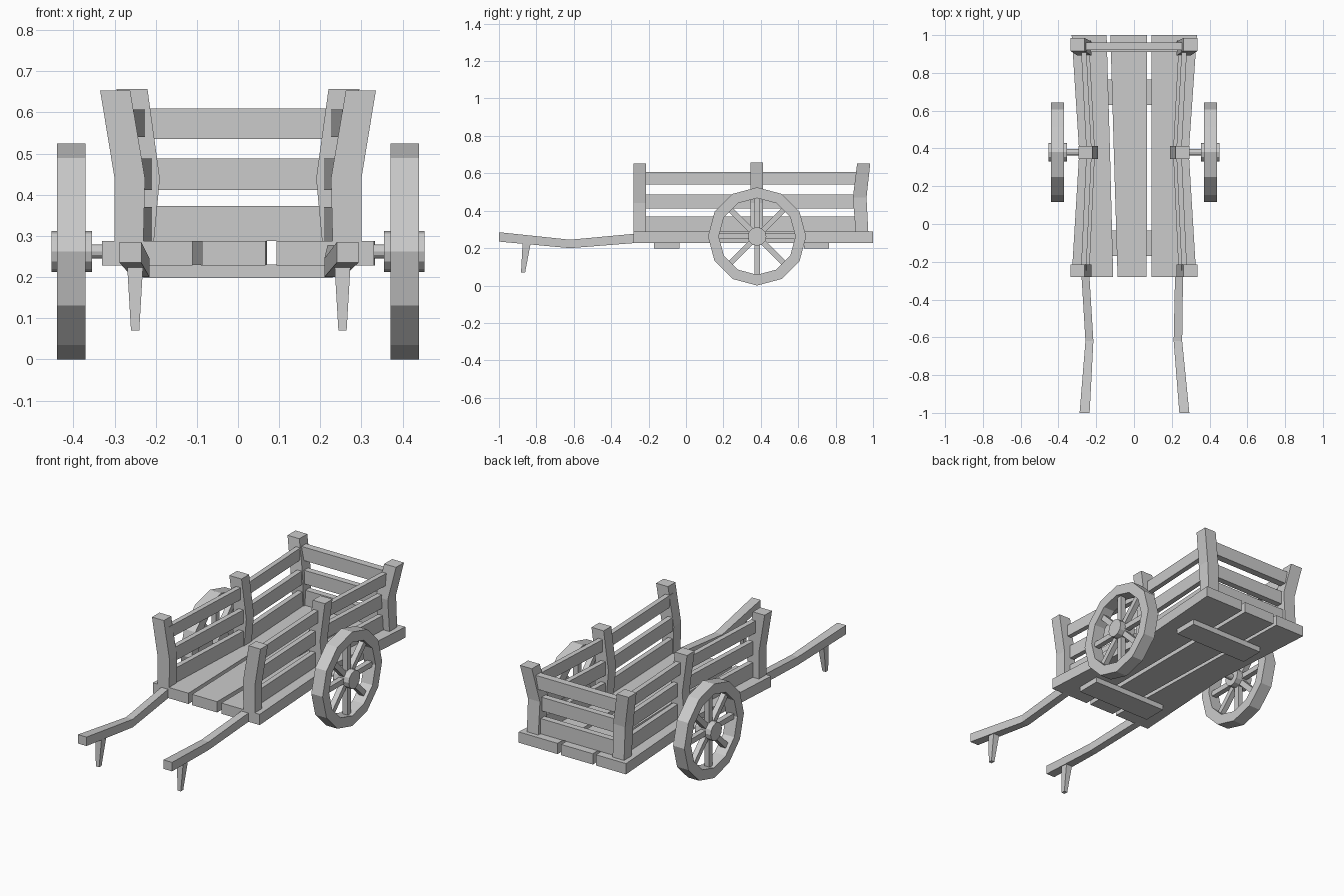
import bpy, bmesh, math
from mathutils import Matrix

if "Cube" in bpy.data.objects:
    bpy.data.objects.remove(bpy.data.objects["Cube"])


def finish(name, bm):
    bmesh.ops.recalc_face_normals(bm, faces=bm.faces)
    me = bpy.data.meshes.new(name)
    bm.to_mesh(me)
    bm.free()
    ob = bpy.data.objects.new(name, me)
    bpy.context.collection.objects.link(ob)
    return ob


def loft(name, sections, closed=False):
    """Skin a row of equal-sized point loops; cap the ends unless closed."""
    bm = bmesh.new()
    rings = [[bm.verts.new(p) for p in s] for s in sections]
    n = len(rings[0])
    pairs = list(zip(rings, rings[1:]))
    if closed:
        pairs.append((rings[-1], rings[0]))
    else:
        bm.faces.new(rings[0])
        bm.faces.new(rings[-1])
    for a, b in pairs:
        for i in range(n):
            j = (i + 1) % n
            bm.faces.new((a[i], a[j], b[j], b[i]))
    return finish(name, bm)


def level(x0, x1, y0, y1, z):
    return [(x0, y0, z), (x1, y0, z), (x1, y1, z), (x0, y1, z)]


def upright(x0, x1, y, z0, z1):
    return [(x0, y, z0), (x1, y, z0), (x1, y, z1), (x0, y, z1)]


def box(name, x0, x1, y0, y1, z0, z1):
    return loft(name, [level(x0, x1, y0, y1, z0), level(x0, x1, y0, y1, z1)])


# Floor planks, the outer ones pinched in at the axle: (y, x0, x1)
Y0, YM, Y1 = -0.28, 0.38, 1.0
planks = {
    "floor_plank_left": [(Y0, -0.33, -0.11), (YM, -0.29, -0.127), (Y1, -0.33, -0.145)],
    "floor_plank_middle": [(Y0, -0.087, 0.067), (Y1, -0.125, 0.07)],
    "floor_plank_right": [(Y0, 0.093, 0.33), (YM, 0.093, 0.29), (Y1, 0.093, 0.333)],
}
for name, pts in planks.items():
    loft(name, [upright(a, b, y, 0.228, 0.288) for y, a, b in pts])

# Battens under the floor
box("front_batten", -0.23, 0.23, -0.17, -0.035, 0.198, 0.23)
box("rear_batten", -0.23, 0.23, 0.63, 0.765, 0.198, 0.23)

# Bent posts: (z, outer x, inner x, y0, y1)
posts = {
    "front_post": [(0.28, 0.30, 0.23, -0.28, -0.215), (0.44, 0.30, 0.226, -0.28, -0.215),
                   (0.653, 0.335, 0.262, -0.28, -0.215)],
    "middle_post": [(0.28, 0.28, 0.205, 0.345, 0.412), (0.44, 0.265, 0.19, 0.345, 0.412),
                    (0.657, 0.295, 0.22, 0.345, 0.412)],
    "rear_post": [(0.28, 0.30, 0.23, 0.908, 0.975), (0.47, 0.30, 0.226, 0.892, 0.965),
                  (0.653, 0.335, 0.262, 0.915, 0.985)],
}
# Side rails: (name, z0, z1, centre x at the ends, centre x at the middle)
rails = [("lower", 0.288, 0.37, 0.25, 0.221), ("centre", 0.412, 0.488, 0.25, 0.221),
         ("upper", 0.54, 0.607, 0.267, 0.238)]

for side, s in (("left", -1), ("right", 1)):
    for name, rows in posts.items():
        loft(f"{name}_{side}", [level(s * a, s * b, c, d, z) for z, a, b, c, d in rows])
    for name, z0, z1, xe, xm in rails:
        loft(f"{name}_rail_{side}",
             [upright(s * x - 0.014, s * x + 0.014, y, z0, z1)
              for y, x in ((-0.25, xe), (YM, xm), (0.94, xe))])

# Tailboard rails follow the lean of the rear posts
for name, z0, z1, y0, y1, w in (("lower", 0.288, 0.373, 0.92, 0.955, 0.25),
                                ("centre", 0.412, 0.488, 0.91, 0.945, 0.25),
                                ("upper", 0.535, 0.61, 0.922, 0.962, 0.275)):
    box(f"tail_rail_{name}", -w, w, y0, y1, z0, z1)

# Crooked shafts with tapered prop legs: (y, x0, x1, z0, z1)
shafts = {
    "left": [(-0.24, -0.28, -0.238, 0.23, 0.28), (-0.62, -0.257, -0.215, 0.2, 0.245),
             (-1.0, -0.288, -0.235, 0.235, 0.285)],
    "right": [(-0.24, 0.218, 0.26, 0.23, 0.28), (-0.62, 0.21, 0.255, 0.2, 0.245),
              (-1.0, 0.24, 0.293, 0.235, 0.285)],
}
for side, rows in shafts.items():
    loft(f"shaft_{side}", [upright(a, b, y, c, d) for y, a, b, c, d in rows])
    cx = -0.25 if side == "left" else 0.254
    loft(f"prop_leg_{side}", [level(cx - 0.01, cx + 0.01, -0.882, -0.86, 0.07),
                              level(cx - 0.02, cx + 0.02, -0.873, -0.828, 0.24)])

# Wheels
CY, CZ, N = 0.38, 0.2625, 12


def ring_pt(x, r, i):
    a = 2 * math.pi * i / N
    return (x, CY + r * math.cos(a), CZ + r * math.sin(a))


def disc(x, r):
    return [ring_pt(x, r, i) for i in range(N)]


for side, s in (("left", -1), ("right", 1)):
    loft(f"wheel_rim_{side}",
         [[ring_pt(s * x, r, i) for x, r in ((0.37, 0.2625), (0.44, 0.2625),
                                             (0.44, 0.205), (0.37, 0.205))]
          for i in range(N)], closed=True)
    loft(f"wheel_hub_{side}", [disc(s * 0.355, 0.05), disc(s * 0.453, 0.05)])
    loft(f"axle_{side}", [disc(s * 0.25, 0.017), disc(s * 0.37, 0.017)])
    bm = bmesh.new()
    for k in range(8):
        m = (Matrix.Translation((s * 0.405, CY, CZ))
             @ Matrix.Rotation(k * math.pi / 4, 4, 'X')
             @ Matrix.Translation((0, 0, 0.122))
             @ Matrix.Diagonal((0.03, 0.03, 0.17, 1)))
        bmesh.ops.create_cube(bm, size=1, matrix=m)
    finish(f"wheel_spokes_{side}", bm)
